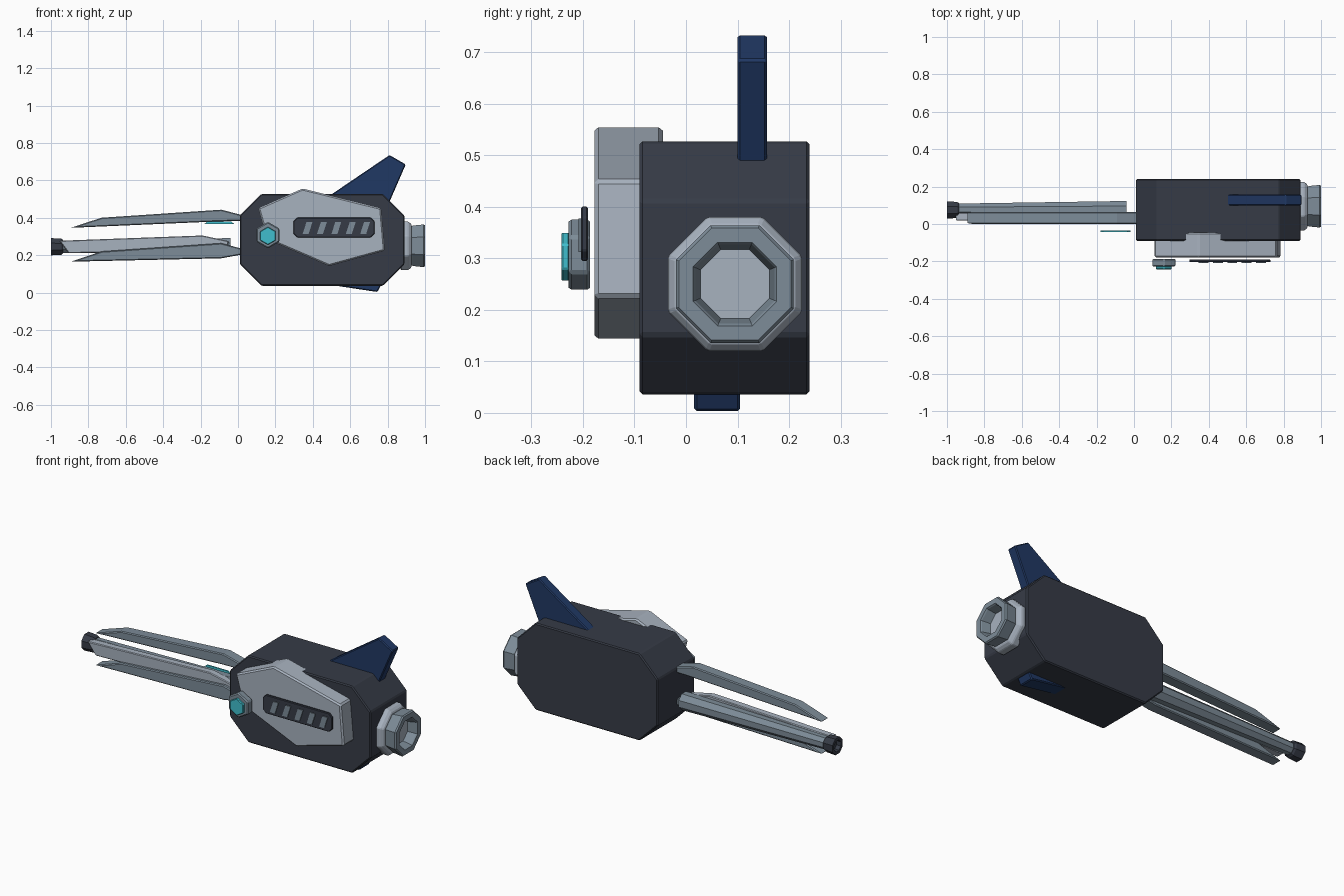
import bpy, bmesh, math

if "Cube" in bpy.data.objects:
    bpy.data.objects.remove(bpy.data.objects["Cube"])


def material(name, rgb):
    m = bpy.data.materials.new(name)
    m.diffuse_color = (*rgb, 1)
    m.use_nodes = True
    m.node_tree.nodes["Principled BSDF"].inputs["Base Color"].default_value = m.diffuse_color
    return m


CHARCOAL = material("charcoal", (0.037, 0.044, 0.062))
PALE = material("pale grey", (0.39, 0.445, 0.52))
STEEL = material("steel", (0.205, 0.262, 0.314))
NAVY = material("navy blue", (0.0144, 0.0395, 0.127))
CYAN = material("cyan", (0.051, 0.515, 0.61))


def finish(bm, name, mat, bevel=0):
    bmesh.ops.recalc_face_normals(bm, faces=bm.faces[:])
    me = bpy.data.meshes.new(name)
    bm.to_mesh(me)
    bm.free()
    me.materials.append(mat)
    ob = bpy.data.objects.new(name, me)
    bpy.context.collection.objects.link(ob)
    if bevel:
        b = ob.modifiers.new("bevel", "BEVEL")
        b.width = bevel
        b.segments = 1
        b.limit_method = "ANGLE"
        b.angle_limit = math.radians(25)
    return ob


def prism(name, pts, y0, y1, mat, bevel=0.005):
    """Extrude an x-z outline between two depths."""
    bm = bmesh.new()
    f = bm.faces.new([bm.verts.new((x, y0, z)) for x, z in pts])
    ext = bmesh.ops.extrude_face_region(bm, geom=[f])
    for v in ext["geom"]:
        if isinstance(v, bmesh.types.BMVert):
            v.co.y = y1
    return finish(bm, name, mat, bevel)


def turned(name, profile, cy, cz, mat, n=8, bevel=0):
    """Spin (x, flat-to-centre) stations round an x axis, capping both ends."""
    bm = bmesh.new()
    k = 1 / math.cos(math.pi / n)
    rings = []
    for x, r in profile:
        rings.append([bm.verts.new((x,
                      cy + r * k * math.cos((i + 0.5) * math.tau / n),
                      cz + r * k * math.sin((i + 0.5) * math.tau / n)))
                      for i in range(n)])
    for a, b in zip(rings, rings[1:]):
        for i in range(n):
            j = (i + 1) % n
            bm.faces.new((a[i], a[j], b[j], b[i]))
    bm.faces.new(rings[0])
    bm.faces.new(rings[-1])
    return finish(bm, name, mat, bevel)


def hexagon(cx, cz, r):
    return [(cx + r * math.sin(i * math.tau / 6), cz + r * math.cos(i * math.tau / 6))
            for i in range(6)]


def chamfered(x0, x1, z0, z1, c):
    return [(x0, z0 + c), (x0 + c, z0), (x1 - c, z0), (x1, z0 + c),
            (x1, z1 - c), (x1 - c, z1), (x0 + c, z1), (x0, z1 - c)]


# Main housing and its raised side panel
prism("housing", chamfered(0.01, 0.89, 0.036, 0.527, 0.115), -0.09, 0.24, CHARCOAL, 0.006)
prism("side_panel", [(0.345, 0.556), (0.765, 0.452), (0.785, 0.224), (0.487, 0.142),
                     (0.155, 0.285), (0.108, 0.452)], -0.178, -0.045, PALE, 0.008)

# Vent plate with slanted slats
prism("vent_plate", chamfered(0.296, 0.73, 0.295, 0.40, 0.02), -0.204, -0.19, CHARCOAL, 0.003)
for i in range(5):
    x = 0.345 + i * 0.077
    prism(f"vent_slat_{i + 1}", [(x, 0.312), (x + 0.032, 0.312), (x + 0.053, 0.377),
                                 (x + 0.021, 0.377)], -0.209, -0.202, STEEL, 0)

# Hexagonal button
prism("button_base", hexagon(0.16, 0.307, 0.071), -0.228, -0.186, STEEL, 0.006)
prism("button_lens", hexagon(0.16, 0.303, 0.048), -0.242, -0.226, CYAN, 0.003)

# Fins
prism("top_fin", [(0.44, 0.485), (0.50, 0.525), (0.81, 0.735), (0.897, 0.685), (0.81, 0.485)],
      0.10, 0.157, NAVY)
prism("bottom_fin", [(0.50, 0.06), (0.52, 0.037), (0.745, 0.003), (0.775, 0.06)],
      0.016, 0.105, NAVY)

# Rear exhaust: collar and hollow flared nozzle with a pale floor
turned("exhaust_collar", [(0.87, 0.13), (0.91, 0.13), (0.928, 0.115)], 0.095, 0.25, PALE,
       bevel=0.004)
turned("exhaust_nozzle", [(0.91, 0.095), (0.935, 0.108), (0.993, 0.114), (1.0, 0.109),
                          (1.0, 0.081), (0.993, 0.077), (0.945, 0.067)], 0.095, 0.25, STEEL)
turned("exhaust_floor", [(0.944, 0.066), (0.947, 0.066)], 0.095, 0.25, PALE)

# Barrel and muzzle
turned("barrel", [(-0.95, 0.032), (-0.04, 0.046)], 0.077, 0.245, STEEL)
turned("muzzle", [(-0.935, 0.036), (-0.945, 0.043), (-1.0, 0.046), (-1.0, 0.03),
                  (-0.975, 0.027)], 0.075, 0.245, CHARCOAL)

# Long blades above and below the barrel, pale plate between
prism("upper_blade", [(-0.895, 0.346), (-0.73, 0.40), (-0.09, 0.443), (0.02, 0.415),
                      (0.02, 0.383), (-0.09, 0.381)], 0.0, 0.065, STEEL)
prism("lower_blade", [(-0.895, 0.165), (-0.73, 0.22), (-0.09, 0.264), (0.02, 0.235),
                      (0.02, 0.203), (-0.09, 0.183)], 0.0, 0.065, STEEL)
prism("middle_plate", [(-0.955, 0.277), (-0.19, 0.305), (-0.05, 0.275), (-0.06, 0.23),
                       (-0.905, 0.21)], 0.018, 0.06, PALE, 0.004)

# Thin light strip
prism("light_strip", [(-0.18, 0.366), (-0.02, 0.366), (-0.035, 0.379), (-0.165, 0.379)],
      -0.043, -0.036, CYAN, 0)
